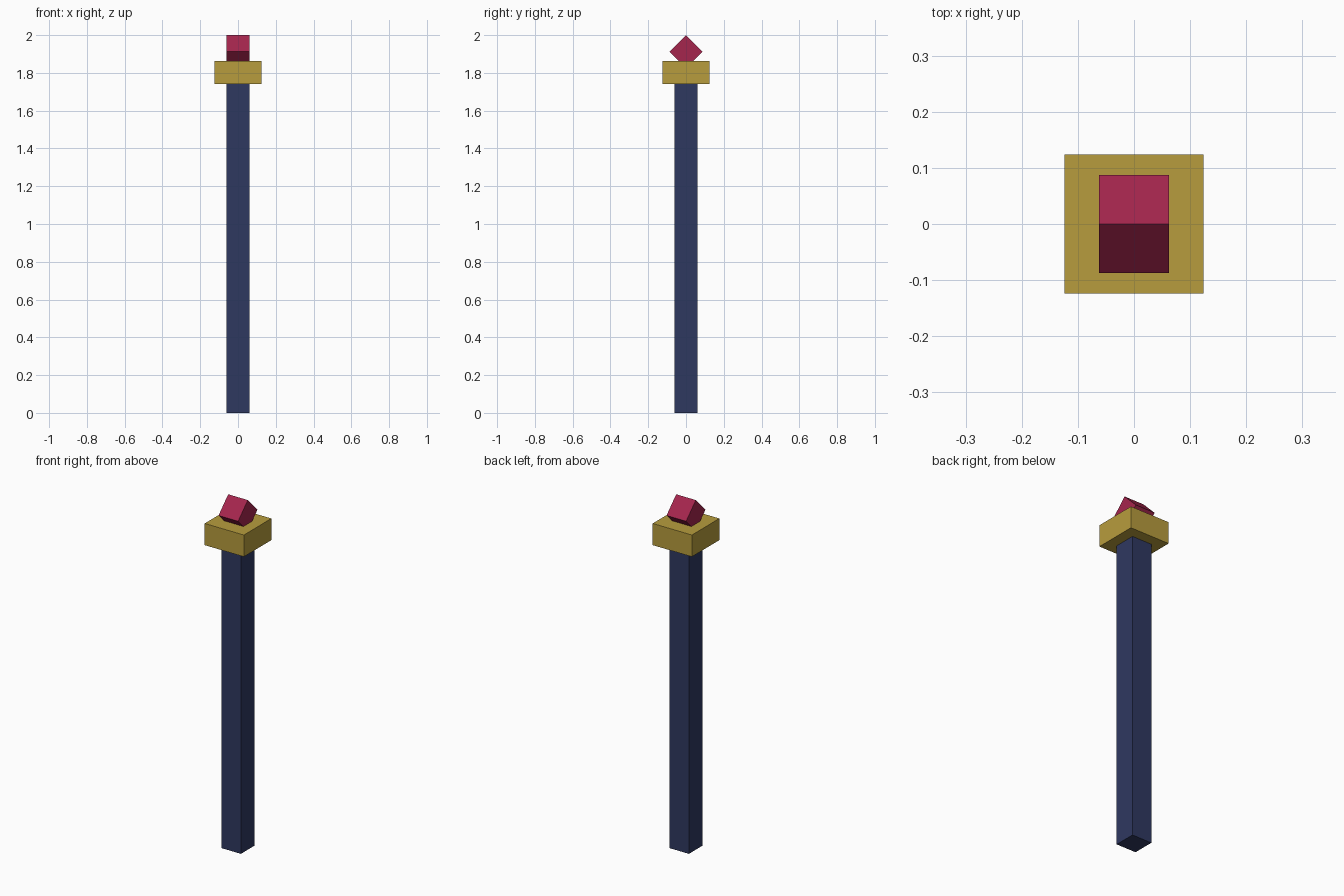
import bpy
import math

default_cube = bpy.data.objects.get("Cube")
if default_cube:
    bpy.data.objects.remove(default_cube, do_unlink=True)


def make_material(name, colour):
    mat = bpy.data.materials.new(name)
    mat.use_nodes = True
    mat.diffuse_color = (*colour, 1)
    for node in mat.node_tree.nodes:
        if node.type == "BSDF_PRINCIPLED":
            node.inputs["Base Color"].default_value = (*colour, 1)
    return mat


def make_box(name, size, centre_z, mat, tilt=0.0):
    bpy.ops.mesh.primitive_cube_add(size=1, location=(0, 0, centre_z))
    obj = bpy.context.object
    obj.name = obj.data.name = name
    obj.scale = size
    bpy.ops.object.transform_apply(location=False, rotation=False, scale=True)
    obj.rotation_euler.x = tilt
    obj.data.materials.append(mat)
    return obj


navy = make_material("navy blue", (0.028, 0.040, 0.118))
gold = make_material("gold", (0.475, 0.335, 0.047))
crimson = make_material("crimson", (0.376, 0.019, 0.075))

# Every part is sized from the width of the shaft
width = 0.124
shaft_top = 1.74
collar_top = shaft_top + width

# Square shaft standing on the ground
make_box("shaft", (width, width, shaft_top), shaft_top / 2, navy)

# Wide square collar capping the shaft
make_box("collar", (2 * width, 2 * width, width), (shaft_top + collar_top) / 2, gold)

# Cube gem standing on its edge, sunk into the collar
half_diagonal = width / math.sqrt(2)
make_box("gem", (width, width, width), 2 - half_diagonal, crimson, math.radians(45))
